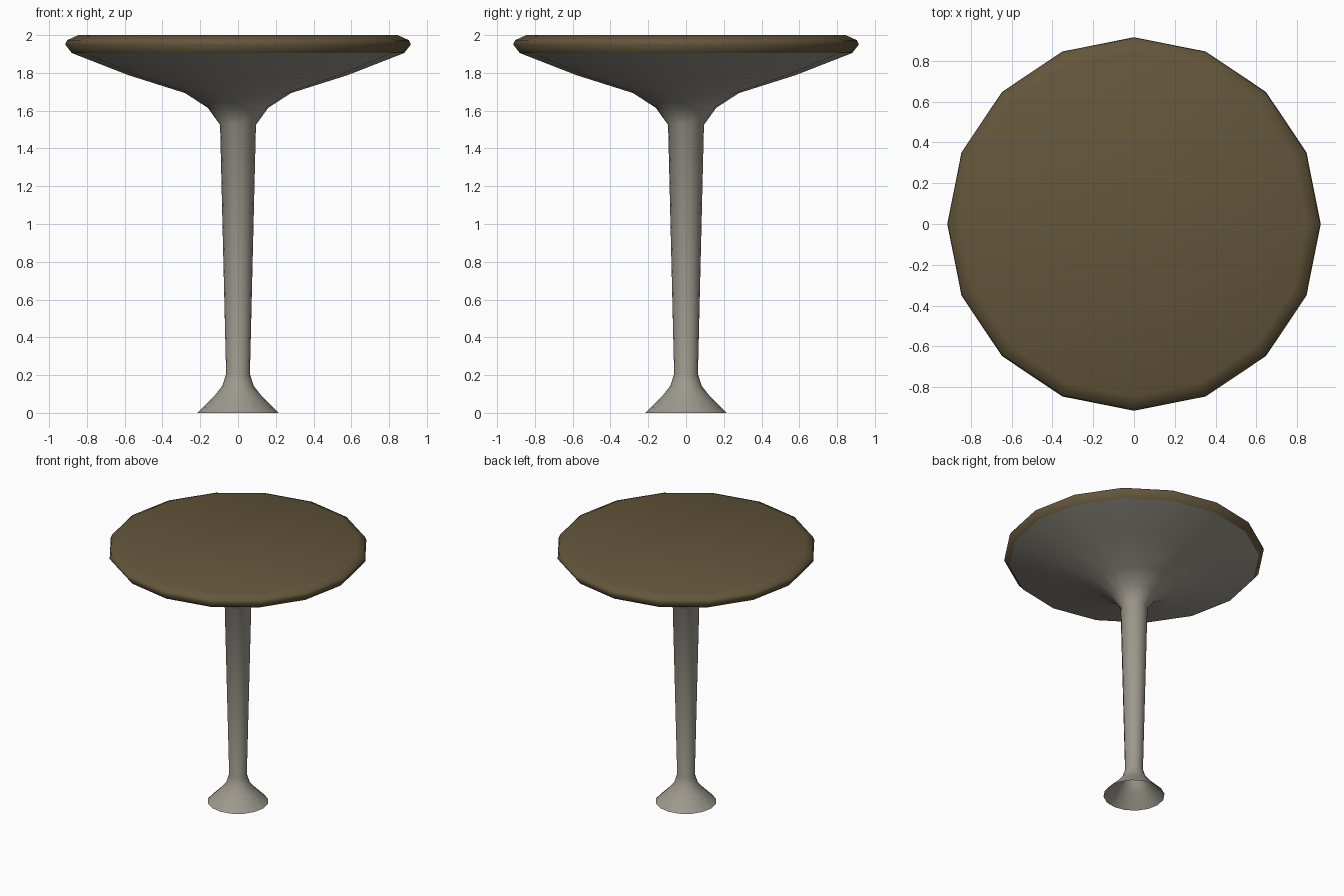
import bpy, bmesh, math

if "Cube" in bpy.data.objects:
    bpy.data.objects.remove(bpy.data.objects["Cube"])

SIDES = 16


def material(name, rgb):
    m = bpy.data.materials.new(name)
    m.diffuse_color = (*rgb, 1.0)
    m.use_nodes = True
    m.node_tree.nodes["Principled BSDF"].inputs["Base Color"].default_value = m.diffuse_color
    return m


def lathe(name, profile, mat, cap_top=False):
    """Spin a (radius, height) profile, listed bottom to top, around z."""
    bm = bmesh.new()
    rings = []
    for r, z in profile:
        rings.append([bm.verts.new((r * math.cos(2 * math.pi * i / SIDES),
                                    r * math.sin(2 * math.pi * i / SIDES), z))
                      for i in range(SIDES)])
    for low, high in zip(rings, rings[1:]):
        for i in range(SIDES):
            j = (i + 1) % SIDES
            bm.faces.new((low[i], low[j], high[j], high[i]))
    if cap_top:
        bm.faces.new(rings[-1])
    for f in bm.faces:
        f.smooth = True
    mesh = bpy.data.meshes.new(name)
    bm.to_mesh(mesh)
    bm.free()
    mesh.materials.append(mat)
    obj = bpy.data.objects.new(name, mesh)
    bpy.context.collection.objects.link(obj)
    return obj


metal = material("warm grey metal", (0.34, 0.32, 0.27))
wood = material("dark brown wood", (0.125, 0.092, 0.043))

# Flared foot (hollow below), tapering stem and funnel-shaped support
lathe("pedestal", [(0.215, 0.0), (0.125, 0.09), (0.083, 0.143), (0.063, 0.206),
                   (0.095, 1.525), (0.16, 1.615), (0.28, 1.693),
                   (0.58, 1.788), (0.88, 1.905)], metal)

# Round top with a bevelled rim
lathe("tabletop", [(0.88, 1.905), (0.915, 1.95), (0.905, 1.973), (0.845, 2.0)],
      wood, cap_top=True)
